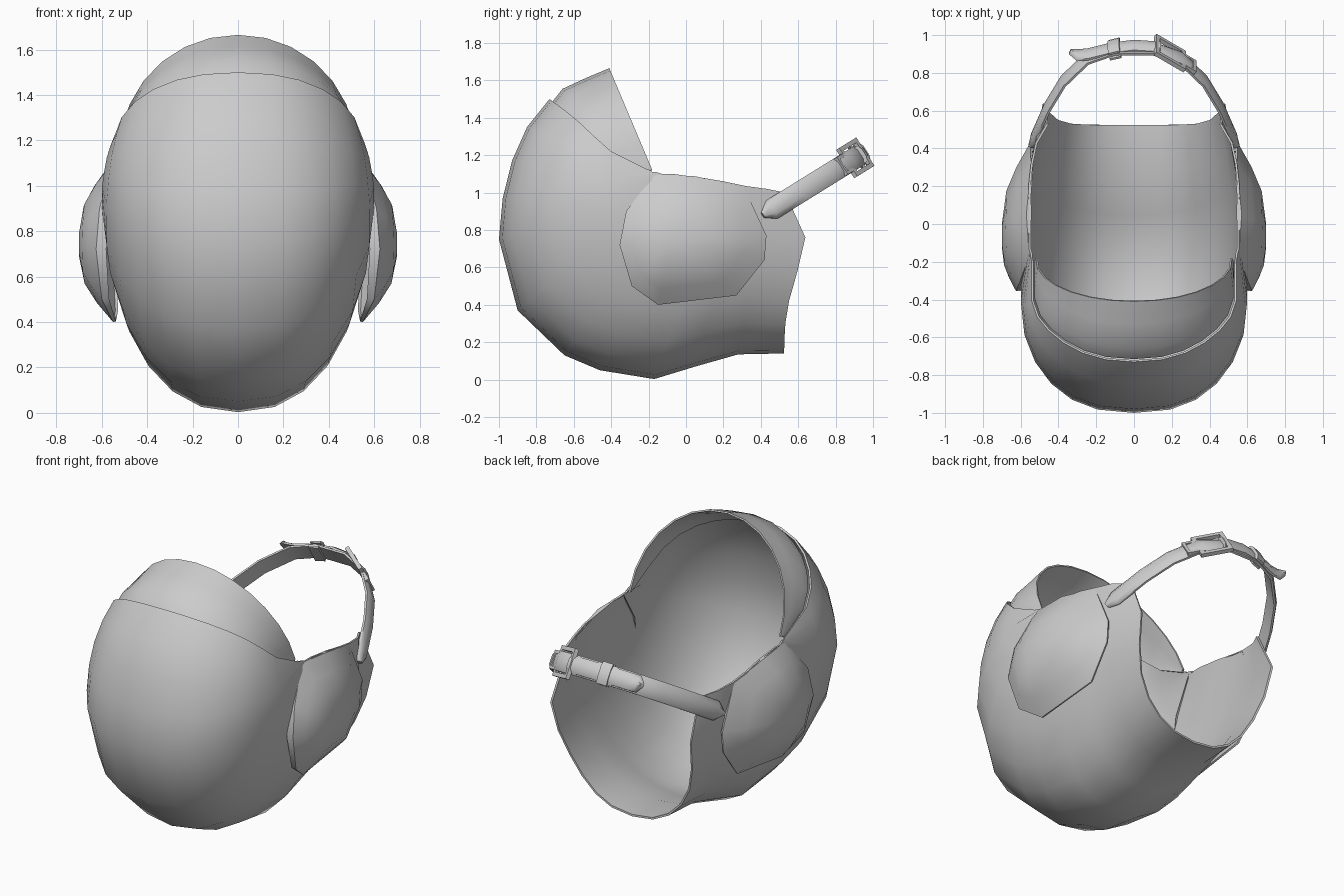
import bpy, bmesh, math
from mathutils import Vector

if "Cube" in bpy.data.objects:
    bpy.data.objects.remove(bpy.data.objects["Cube"])

def finish(name, verts, faces, thick=0, angle=40, outward=None):
    """Make a mesh object, orient it, optionally thicken inward, smooth by angle."""
    me = bpy.data.meshes.new(name)
    me.from_pydata([tuple(v) for v in verts], [], faces)
    bm = bmesh.new()
    bm.from_mesh(me)
    bmesh.ops.remove_doubles(bm, verts=bm.verts, dist=0.0005)
    bmesh.ops.recalc_face_normals(bm, faces=bm.faces)
    if outward is not None:
        s = sum((f.calc_center_median() - Vector(outward)).dot(f.normal) for f in bm.faces)
        if s < 0:
            bmesh.ops.reverse_faces(bm, faces=bm.faces)
    bm.to_mesh(me)
    bm.free()
    ob = bpy.data.objects.new(name, me)
    bpy.context.collection.objects.link(ob)
    bpy.ops.object.select_all(action='DESELECT')
    bpy.context.view_layer.objects.active = ob
    ob.select_set(True)
    if thick:
        m = ob.modifiers.new("thickness", 'SOLIDIFY')
        m.thickness = thick
        m.offset = -1
        bpy.ops.object.modifier_apply(modifier=m.name)
    bpy.ops.object.shade_smooth_by_angle(angle=math.radians(angle))
    return ob

def u_loft(name, sections, thick, n=7):
    """Loft U sections: (centre y, z, rim y, z, half width, bow, roundness, rim narrowing)."""
    verts, faces, c = [], [], 2 * n + 1
    for by, bz, ry, rz, w, bow, p, narrow in sections:
        for j in range(-n, n + 1):
            a = abs(j) / n * math.pi / 2
            s = 1 - max(math.cos(a), 0) ** p
            x = w * math.sin(a) ** p * (1 - narrow * s ** 3)
            y = by + (ry - by) * s + bow * s ** 3 * (1 - s) / 0.105
            verts.append((math.copysign(x, j), y, bz + (rz - bz) * s))
    for i in range(len(sections) - 1):
        for j in range(c - 1):
            k = i * c + j
            faces.append((k, k + 1, k + c + 1, k + c))
    return finish(name, verts, faces, thick, 40, (0, -0.1, 0.9))

# Main bowl: sections fan from the front rim, under the chin, to the back edge
u_loft("bowl_shell", [
    (-.73, 1.50, -.20, 1.12, .565, -.06, .88, .04), (-.85, 1.35, -.19, 1.12, .59, -.05, .86, .08),
    (-.93, 1.17, -.18, 1.11, .615, -.04, .84, .11), (-.98, .97, -.16, 1.11, .63, -.03, .82, .13),
    (-1.0, .75, -.13, 1.10, .64, -.02, .80, .13), (-.90, .37, -.07, 1.10, .64, 0, .82, .13),
    (-.65, .13, 0, 1.09, .625, 0, .85, .11), (-.46, .05, .08, 1.08, .61, 0, .86, .09),
    (-.17, .003, .20, 1.06, .595, 0, .87, .06), (.05, .07, .32, 1.035, .575, .01, .87, .05),
    (.28, .135, .43, 1.02, .55, .04, .87, .05), (.525, .14, .53, 1.0, .51, .11, .85, .09)],
    .012)

# Collar rising from just inside the front rim
u_loft("front_collar", [
    (-.715, 1.485, -.20, 1.11, .548, -.055, .88, .04), (-.66, 1.555, -.20, 1.12, .545, -.03, .92, .03),
    (-.53, 1.615, -.19, 1.12, .535, -.01, .96, .02), (-.41, 1.665, -.18, 1.12, .53, 0, .98, .02)],
    .01)

# Domed cheek plates, one per side, closed down to the bowl at their rim
outline = [(.31, 1.03, .545), (.43, .77, .55), (.42, .64, .55), (.27, .45, .54),
           (-.15, .40, .55), (-.29, .50, .60), (-.355, .72, .625), (-.32, .90, .61),
           (-.17, 1.10, .555), (.05, 1.087, .57)]
for side, label in ((1, "right"), (-1, "left")):
    verts, faces, n = [], [], len(outline)
    for scale, t, wall in ((.99, 0, 1), (1, 0, 0), (.75, .48, 0), (.5, .84, 0), (.15, 1, 0)):
        for y, z, x in outline:
            drop = wall * (.012 + max(0, x - .56) * .5)
            verts.append((side * (x + (.70 - x) * t - drop),
                          -.08 + (y + .08) * scale, .74 + (z - .74) * scale))
    for r in range(4):
        for j in range(n):
            k = (j + 1) % n
            faces.append((r * n + j, r * n + k, r * n + n + k, r * n + n + j))
    faces.append(tuple(range(4 * n, 5 * n)))
    finish("cheek_plate_" + label, verts, faces, 0, 50, (0, 0, .74))

# Strap: its width always lies along one tilted direction
WIDE = Vector((0, -.54, .84))

def strap_z(y):
    return .885 + .62 * (y - .42)

def frame(pts, i):
    t = (pts[min(i + 1, len(pts) - 1)] - pts[max(i - 1, 0)]).normalized()
    nrm = t.cross(WIDE).normalized()
    if nrm.dot(Vector((pts[i].x, pts[i].y - .3, .2))) < 0:
        nrm = -nrm
    return t, nrm

def ribbon(name, path, width, lift=0):
    """Sweep a slightly domed band along (x, y, width scale) points."""
    pts = [Vector((x, y, strap_z(y))) for x, y, s in path]
    prof = [(-.5, -.008), (-.5, .004), (-.25, .02), (.25, .02), (.5, .004), (.5, -.008)]
    verts, faces, m = [], [], len(prof)
    for i, q in enumerate(pts):
        t, nrm = frame(pts, i)
        for a, b in prof:
            verts.append(q + WIDE * a * width * path[i][2] + nrm * (b + lift))
    for i in range(len(pts) - 1):
        for j in range(m):
            k = (j + 1) % m
            faces.append((i * m + j, i * m + k, i * m + m + k, i * m + m + j))
    faces += [tuple(range(m)), tuple(range(len(verts) - m, len(verts)))]
    return finish(name, verts, faces, 0, 50)

half = [(.54, .41, .25), (.525, .46, 1), (.455, .62, 1), (.37, .76, 1), (.245, .88, 1), (.10, .93, 1)]
ribbon("back_strap", half + [(-x, y, s) for x, y, s in reversed(half)], .115)
ribbon("strap_tail", [(.14, .925, 1), (0, .935, 1), (-.12, .92, 1), (-.24, .89, 1),
                      (-.30, .885, 1), (-.345, .90, .2)], .10, .012)

def ring(name, x, y, direction, length, width, bar, depth):
    """Rectangular frame lying in the strap surface."""
    t = Vector((direction[0], direction[1], .62 * direction[1])).normalized()
    nrm = t.cross(WIDE).normalized()
    c = Vector((x, y, strap_z(y)))
    verts, faces = [], []
    for d, inset in ((-depth, 0), (depth, 0), (depth, bar), (-depth, bar)):
        for sx, sy in ((-1, -1), (1, -1), (1, 1), (-1, 1)):
            verts.append(c + t * sx * (length / 2 - inset) + WIDE * sy * (width / 2 - inset) + nrm * d)
    for r in range(4):
        for j in range(4):
            k, q = (j + 1) % 4, (r + 1) % 4
            faces.append((r * 4 + j, r * 4 + k, q * 4 + k, q * 4 + j))
    return finish(name, verts, faces, 0, 30)

# Buckle frame, its small end loop and the keeper around the strap
ring("buckle_frame", .19, .905, (.86, -.5), .19, .18, .024, .012)
ring("buckle_end_loop", .295, .845, (.86, -.5), .07, .11, .018, .012)
ribbon("strap_keeper", [(-.07, .935, 1), (-.13, .92, 1)], .13, .018)
ribbon("strap_keeper_inner", [(-.07, .925, 1), (-.13, .912, 1)], .13, -.006)
